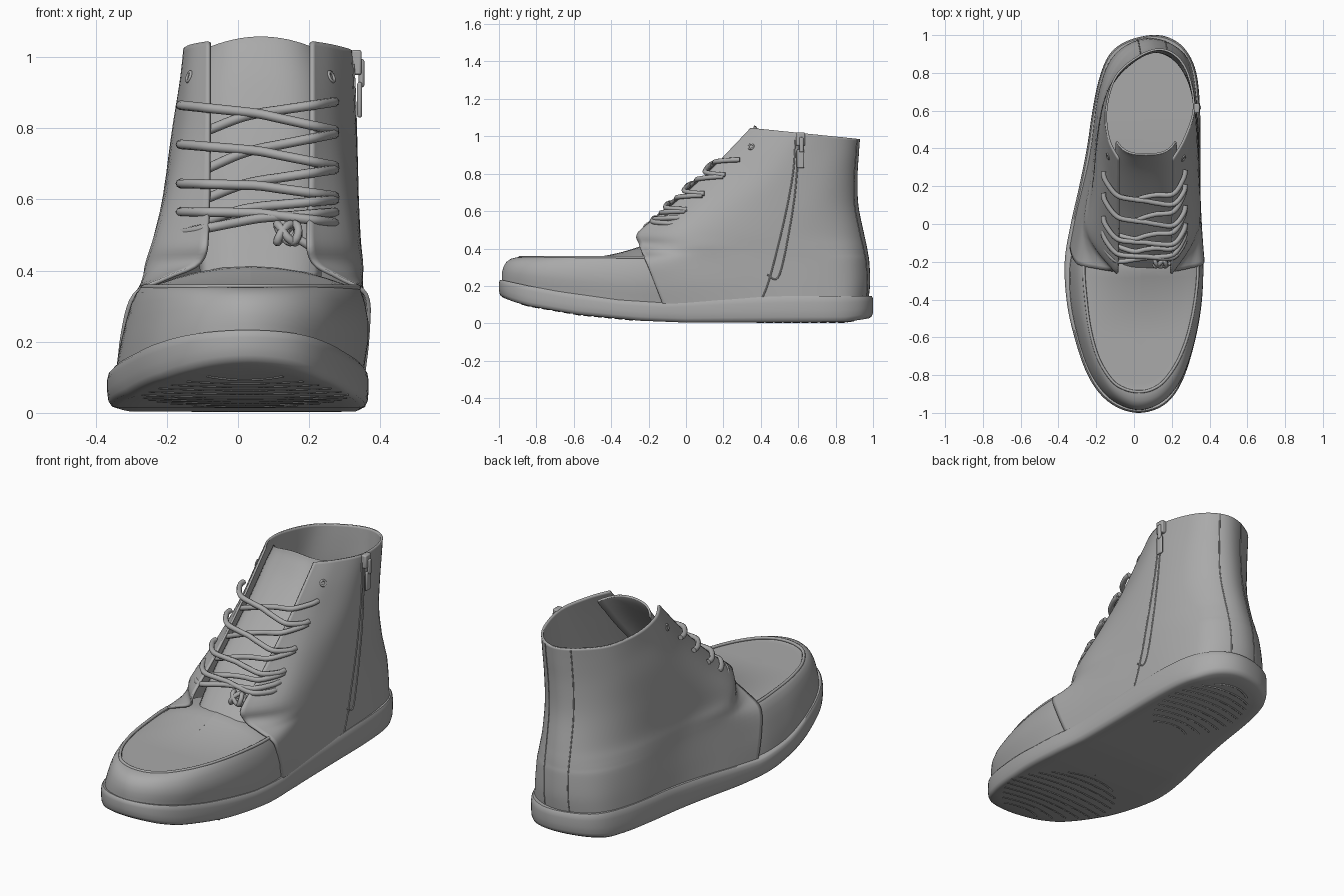
import bpy, bmesh, math
from mathutils import Vector
from mathutils.bvhtree import BVHTree

if "Cube" in bpy.data.objects:
    bpy.data.objects.remove(bpy.data.objects["Cube"])

grey = bpy.data.materials.new("plain grey")
grey.use_nodes = True
grey.diffuse_color = (0.4, 0.4, 0.4, 1)
grey.node_tree.nodes["Principled BSDF"].inputs["Base Color"].default_value = (0.4, 0.4, 0.4, 1)


def interp(table, v):
    """Piecewise linear lookup in (key, value) pairs."""
    for (a, p), (b, q) in zip(table, table[1:]):
        if v <= b:
            return p + (q - p) * max(0, (v - a) / (b - a))
    return table[-1][1]


def spline(pts, steps, closed=False):
    """Smooth curve through the points."""
    pts = [Vector(p) for p in pts]
    n, out = len(pts), []
    get = (lambda i: pts[i % n]) if closed else (lambda i: pts[min(max(i, 0), n - 1)])
    for i in range(n if closed else n - 1):
        a, b, c, d = (get(i + k) for k in (-1, 0, 1, 2))
        for s in range(steps):
            t = s / steps
            out.append(0.5 * (2 * b + (c - a) * t + (2 * a - 5 * b + 4 * c - d) * t * t
                              + (3 * b - a - 3 * c + d) * t ** 3))
    return out if closed else out + [pts[-1]]


def finish(ob, angle=50):
    bpy.ops.object.select_all(action='DESELECT')
    ob.select_set(True)
    bpy.context.view_layer.objects.active = ob
    if ob.type == 'CURVE':
        bpy.ops.object.convert(target='MESH')
    ob.data.materials.clear()
    ob.data.materials.append(grey)
    bpy.ops.object.shade_smooth_by_angle(angle=math.radians(angle))


def loft(name, rows, closed=False, flip=False, thick=0):
    """Skin a list of rows of points; returns the surface tree for ray casts."""
    n = len(rows[0])
    verts = [v for row in rows for v in row]
    faces = []
    for r in range(len(rows) - 1):
        for c in range(n if closed else n - 1):
            d = (c + 1) % n
            f = (r * n + c, r * n + d, r * n + n + d, r * n + n + c)
            faces.append(f[::-1] if flip else f)
    me = bpy.data.meshes.new(name)
    me.from_pydata([tuple(v) for v in verts], [], faces)
    bm = bmesh.new()
    bm.from_mesh(me)
    bmesh.ops.remove_doubles(bm, verts=bm.verts, dist=0.0005)
    bm.to_mesh(me)
    bm.free()
    ob = bpy.data.objects.new(name, me)
    bpy.context.collection.objects.link(ob)
    if thick:
        m = ob.modifiers.new("thickness", 'SOLIDIFY')
        m.thickness, m.offset = thick, -1
    finish(ob)
    return BVHTree.FromPolygons(verts, faces)


def tubes(name, paths, radius, steps=8):
    """Round cords along smooth paths, gathered in one object."""
    cu = bpy.data.curves.new(name, 'CURVE')
    cu.dimensions, cu.bevel_depth, cu.bevel_resolution, cu.use_fill_caps = '3D', radius, 2, True
    for path in paths:
        pts = spline(path, steps)
        sp = cu.splines.new('POLY')
        sp.points.add(len(pts) - 1)
        for p, q in zip(sp.points, pts):
            p.co = (*q, 1)
    ob = bpy.data.objects.new(name, cu)
    bpy.context.collection.objects.link(ob)
    finish(ob, 80)


# Sole: outline with toe spring, rounded side wall
SOLE_TOP = [(-1, .235), (-.84, .2), (-.68, .17), (-.36, .125), (-.12, .11), (.17, .13), (.5, .145), (1, .147)]
SOLE_LOW = [(-1, .145), (-.92, .115), (-.84, .092), (-.57, .045), (-.25, .014), (0, .004), (.85, .006), (1, .03)]
outline = spline([(.085, 1), (-.05, .963), (-.135, .89), (-.187, .76), (-.22, .6), (-.25, .4), (-.29, .2),
                  (-.335, 0), (-.367, -.2), (-.355, -.42), (-.31, -.62), (-.25, -.79), (-.175, -.905),
                  (-.08, -.975), (.03, -1), (.14, -.97), (.22, -.895), (.28, -.77), (.332, -.58), (.36, -.4),
                  (.367, -.2), (.355, 0), (.352, .3), (.35, .6), (.33, .8), (.275, .92), (.19, .985)], 5, True)
rows = []
for inset, t in [(1, 0), (.75, 0), (.5, 0), (.25, 0), (.08, 0), (.03, .06), (.008, .2), (0, .45), (0, .75),
                 (.01, .92), (.03, 1), (.12, 1), (.4, 1), (.7, 1), (1, 1)]:
    row = []
    for p in outline:
        q = p.lerp(Vector((.05, min(max(p.y, -.7), .7))), inset)
        lo, hi = interp(SOLE_LOW, q.y), interp(SOLE_TOP, q.y)
        row.append(Vector((q.x, q.y, lo + (hi - lo) * t)))
    rows.append(row)
loft("sole", rows, closed=True)

# Tread ribs under the ball and the heel
ribs = []
for mid, half, wide, cx in [(-.6, .31, .29, .02), (.62, .27, .21, .08)]:
    for k in range(-5, 6):
        y0 = mid + half * k / 5.6
        w = wide * math.sqrt(1 - (k / 5.8) ** 2) * (1 - .3 * max(0, (-.6 - y0) / .3))
        path = []
        for j in range(-4, 5):
            y = y0 + .035 * (1 - (j / 4) ** 2)
            path.append((cx + w * j / 4, y, interp(SOLE_LOW, y) + .003))
        ribs.append(path)
tubes("tread_ribs", ribs, .006, 3)

# Toe: walled vamp rising to a seam, with a shallow apron inside it
base = spline([(-.305, -.05), (-.342, -.22), (-.337, -.42), (-.294, -.62), (-.235, -.785), (-.155, -.9),
               (-.07, -.96), (.03, -.985), (.125, -.955), (.203, -.882), (.262, -.77), (.314, -.58),
               (.342, -.4), (.35, -.22), (.33, -.05)], 6)
seam = spline([(-.235, -.05), (-.265, -.22), (-.252, -.42), (-.228, -.58), (-.185, -.72), (-.115, -.83),
               (-.045, -.875), (.03, -.888), (.1, -.873), (.165, -.825), (.235, -.72), (.288, -.58),
               (.325, -.4), (.338, -.22), (.31, -.05)], 6)
rows = []
for f, g in [(0, -.1), (0, .15), (.02, .35), (.09, .58), (.25, .8), (.5, .94), (.78, 1), (.97, 1.02), (1.03, .96)]:
    row = []
    for b, s in zip(base, seam):
        lean = min(max(-b.x / .25, 0), 1) * .55           # left wall leans in
        bulge = .018 * min(max(b.x / .3, 0), 1) * math.sin(math.pi * min(max(g, 0), 1))
        p, z0 = b.lerp(s, f + lean * max(0, g - f)), interp(SOLE_TOP, b.y)
        row.append(Vector((p.x + bulge, p.y, z0 + (.352 - z0) * g)))
    rows.append(row)
for s in (.06, .15, .3, .5, .75, 1):
    row = []
    for p in seam:
        q = p.lerp(Vector((.035, max(p.y, -.6))), s)
        rise = min(max((q.y + .62) / .38, 0), 1)
        row.append(Vector((q.x, q.y, .345 + .068 * rise * rise * (1 - (1 - s) ** 2))))
    rows.append(row)
loft("toe_vamp", rows)
tubes("apron_seam", [[(p.x, p.y, .353) for p in seam[6:-6]]], .008, 2)

# Ankle quarters: one sheet from the left lacing edge round the heel to the right one
# front z, front y, heel z, heel y, heel x, left x (front to heel), right x (front to heel)
QUARTER = [
    (.09, -.12, .12, .975, .085, (-.342, -.305, -.235, -.188, -.10), (.355, .348, .342, .328, .27)),
    (.22, -.17, .22, .985, .085, (-.33, -.294, -.23, -.185, -.095), (.37, .357, .344, .325, .262)),
    (.335, -.215, .33, .98, .088, (-.295, -.28, -.222, -.18, -.085), (.365, .354, .344, .322, .258)),
    (.385, -.237, .37, .974, .09, (-.2, -.268, -.22, -.177, -.078), (.285, .347, .344, .322, .254)),
    (.425, -.252, .41, .967, .093, (-.11, -.256, -.218, -.173, -.07), (.215, .34, .345, .322, .25)),
    (.49, -.255, .48, .952, .098, (-.09, -.233, -.213, -.165, -.058), (.20, .325, .345, .322, .245)),
    (.62, -.09, .63, .922, .108, (-.085, -.193, -.205, -.155, -.038), (.205, .302, .338, .32, .24)),
    (.80, .11, .78, .917, .12, (-.085, -.157, -.186, -.137, -.012), (.21, .28, .332, .31, .237)),
    (.95, .255, .90, .924, .13, (-.085, -.145, -.163, -.115, .008), (.21, .275, .326, .30, .235)),
    (1.045, .345, .985, .93, .135, (-.085, -.138, -.152, -.1, .018), (.21, .272, .322, .295, .232))]
FRAC = (0, .18, .45, .75, .93)
keys = []
for zf, yf, zb, yb, xb, left, right in QUARTER:
    at = lambda x, u: (x, yf + (yb - yf) * u, zf + (zb - zf) * u)
    pts = [at(x, u) for x, u in zip(left, FRAC)] + [at(xb, 1)]
    pts += [at(x, u) for x, u in zip(right[::-1], FRAC[::-1])]
    keys.append(spline(pts, 6))
columns = [spline(col, 5) for col in zip(*keys)]
skin = loft("ankle_quarters", list(zip(*columns)), flip=True, thick=.011)

# Tongue: strip behind the lacing gap, wrapping back along the inside of the quarters
rows = []
for y, z, w in spline([(-.27, .385, .17), (-.2, .46, .175), (-.1, .565, .175), (.06, .71, .172), (.22, .875, .168),
                       (.325, 1.0, .163), (.35, 1.04, .16)], 5):
    top = max(0, (z - .95) / .1)
    rows.append([Vector((.064 + w * k / 8, y + .015 + .055 * (k / 8) ** 4 + .015 * (k / 8) ** 2,
                         z + .02 * top - .04 * top * (k / 8) ** 2)) for k in range(-8, 9)])
loft("tongue", rows, thick=.01)

# Laces: crossing strands that hug the slope between the eyelet rows
SLOPE = [(.42, -.23), (.48, -.215), (.54, -.165), (.62, -.09), (.8, .11), (.95, .255), (1.045, .345)]


def strand(z_left, z_right, lift, x0=-.162, x1=.272):
    path = []
    for x, dy in [(x0, .105), (-.152, .06), (-.09, -.01), (0, -.008 - lift), (.06, -.006 - lift),
                  (.12, -.008 - lift), (.21, -.01), (.262, .06), (x1, .105)]:
        z = z_left + (z_right - z_left) * (x - x0) / (x1 - x0)
        path.append((x, interp(SLOPE, z) + dy, z + .012 * (1 - abs(x - .05) / .21)))
    return path


LEFT_Z, RIGHT_Z = (.865, .755, .645, .565, .505), (.875, .785, .685, .60, .525)
laces = []
for i in range(4):
    laces.append(strand(LEFT_Z[i], RIGHT_Z[i + 1] + .01, .01))
    under = strand(LEFT_Z[i + 1] + .03, RIGHT_Z[i], -.01)
    laces.append([(-.085, under[2][1] + .05, under[2][2] - .01)] + under[3:])
laces.append(strand(LEFT_Z[4], RIGHT_Z[4] + .04, .005))
tubes("laces", laces, .0135, 5)
knot = [(.14 + .03 * math.sin(2 * a), -.205 + .02 * math.cos(3 * a), .505 + .026 * math.sin(3 * a + .5))
        for a in (k * math.pi / 8 for k in range(17))]
tubes("lace_knot", [knot, [(.15, -.21, .5), (.2, -.21, .47), (.24, -.18, .44)]], .012, 3)


# Seams laid on the quarters
def hit(origin, direction):
    return skin.ray_cast(Vector(origin), Vector(direction))[0]


def side_line(pts):
    found = [hit((1, y, z), (-1, 0, 0)) for y, z in spline(pts, 4)]
    return [p for p in found if p]


tubes("zip_seams", [side_line([(.605, .98), (.597, .85), (.57, .6), (.5, .26), (.435, .26)]),
                    side_line([(.585, .98), (.572, .8), (.525, .55), (.45, .25), (.41, .14)])], .004, 2)
heel = [[p for p in (hit((x + .035 * k / 40, 2, .14 + .021 * k), (0, -1, 0)) for k in range(41)) if p]
        for x in (.015, .16)]
tubes("heel_seams", heel, .003, 2)

# Zip slider and hanging pull tab
for name, size, loc in [("zip_slider", (.03, .05, .07), (.332, .612, .985)),
                        ("zip_pull_link", (.016, .022, .08), (.347, .617, .955)),
                        ("zip_pull_tab", (.014, .04, .1), (.342, .612, .88))]:
    bpy.ops.mesh.primitive_cube_add(size=1, location=loc)
    ob = bpy.context.object
    ob.name, ob.scale = name, size
    bpy.ops.object.transform_apply(location=False, rotation=False, scale=True)
    bev = ob.modifiers.new("rounded", 'BEVEL')
    bev.width, bev.segments = .006, 2
    finish(ob, 40)

# Top eyelets
for name, x in (("left_eyelet", .262), ("right_eyelet", -.138)):
    loc, nor = skin.ray_cast(Vector((x, -1, .945)), Vector((0, 1, 0)))[:2]
    if loc:
        bpy.ops.mesh.primitive_torus_add(location=loc, rotation=nor.to_track_quat('Z', 'Y').to_euler(),
                                         major_radius=.014, minor_radius=.005,
                                         major_segments=20, minor_segments=8)
        bpy.context.object.name = name
        finish(bpy.context.object, 80)
